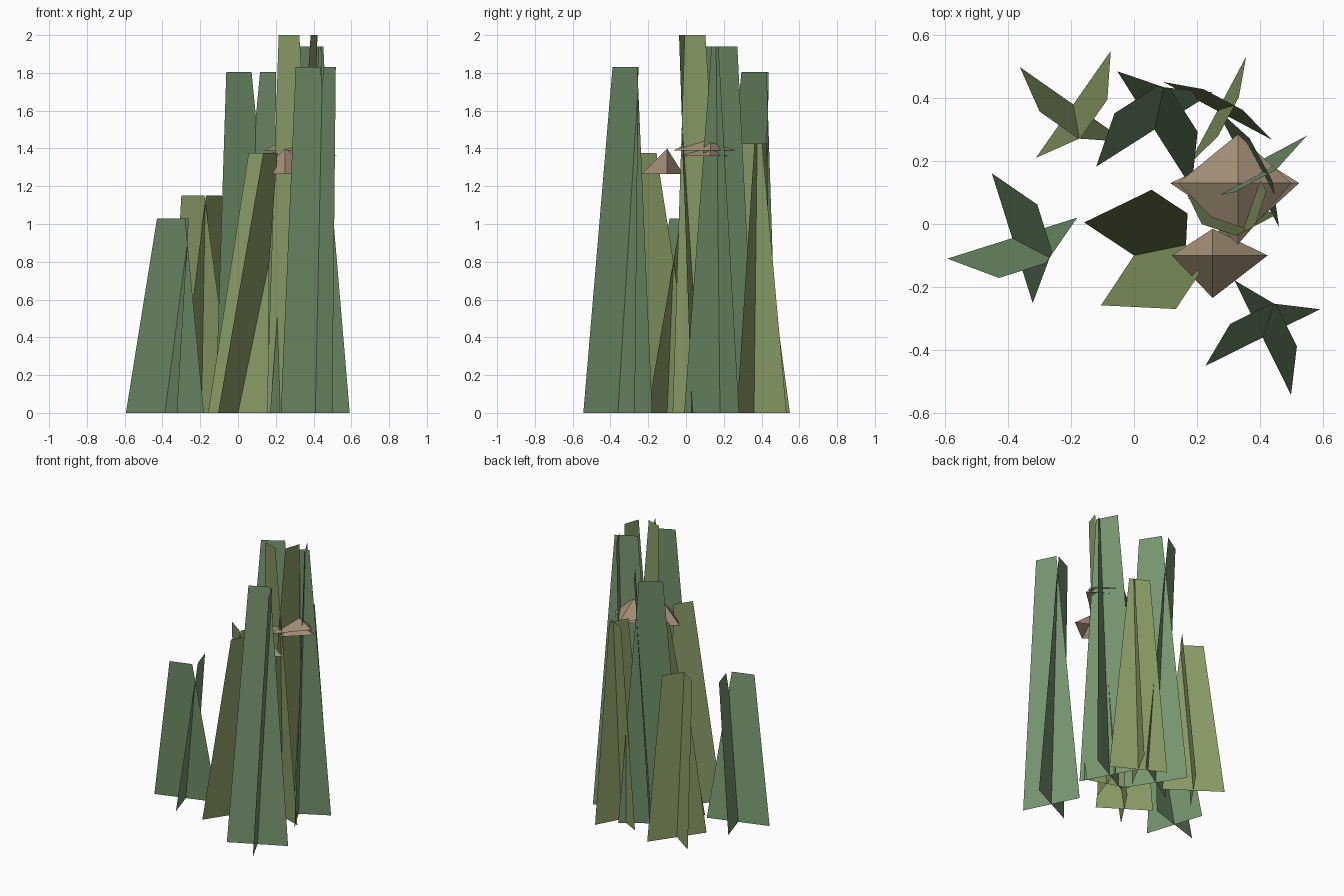
import bpy
from math import radians, cos, sin
from mathutils import Vector

if "Cube" in bpy.data.objects:
    bpy.data.objects.remove(bpy.data.objects["Cube"])


def material(name, rgb):
    m = bpy.data.materials.new(name)
    m.diffuse_color = (*rgb, 1)
    m.use_nodes = True
    m.node_tree.nodes["Principled BSDF"].inputs["Base Color"].default_value = m.diffuse_color
    return m


GREEN = material("leaf_green", (0.18, 0.30, 0.155))
OLIVE = material("leaf_olive", (0.25, 0.33, 0.13))
BROWN = material("dry_brown", (0.36, 0.27, 0.18))


def add_mesh(name, verts, faces, mat):
    me = bpy.data.meshes.new(name)
    me.from_pydata([tuple(v) for v in verts], [], faces)
    me.materials.append(mat)
    ob = bpy.data.objects.new(name, me)
    bpy.context.collection.objects.link(ob)
    return ob


def stalk(name, x, y, width, height, angle, lean, mat):
    """Two crossed tapering blades, each tipped along its own normal."""
    verts, faces = [], []
    base = Vector((x, y, 0))
    for k in range(2):
        a = radians(angle + 90 * k)
        n = Vector((cos(a), sin(a), 0))
        d = Vector((-n.y, n.x, 0)) * width / 2
        top = base + n * lean + Vector((0, 0, height))
        i = len(verts)
        verts += [base - d, base + d, top + d * 0.36, top - d * 0.36]
        faces.append((i, i + 1, i + 2, i + 3))
    add_mesh(name, verts, faces, mat)


def cap(name, apex, z, left, right, front, back):
    """Four-sided open cap folded down from one apex."""
    x, y, _ = apex
    verts = [apex, (left, y, z), (x, front, z), (right, y, z), (x, back, z)]
    add_mesh(name, verts, [(0, i, i % 4 + 1) for i in range(1, 5)], BROWN)


# Crossed-blade stalks: x, y, base width, height, lean angle, lean, colour
stalks = [
    (-0.387, -0.045, 0.433, 1.03, -72.5, 0.108, GREEN),
    (0.0, -0.10, 0.38, 1.375, -33.5, 0.205, OLIVE),
    (-0.193, 0.38, 0.415, 1.15, -125, 0.08, OLIVE),
    (0.065, 0.30, 0.44, 1.805, 32.5, 0.112, GREEN),
    (0.303, 0.081, 0.32, 2.0, -108.4, 0.105, OLIVE),
    (0.36, 0.18, 0.43, 1.94, -62, 0.05, GREEN),
    (0.265, 0.36, 0.39, 1.425, -28, 0.04, OLIVE),
    (0.409, -0.361, 0.407, 1.83, 26.3, 0.085, GREEN),
]
for i, s in enumerate(stalks):
    stalk(f"stalk_{i + 1}", *s)

# Brown dried caps
cap("upper_cap", (0.33, 0.13, 1.49), 1.39, 0.14, 0.50, -0.065, 0.285)
cap("upper_cap_under", (0.35, 0.13, 1.42), 1.36, 0.115, 0.525, -0.03, 0.24)
cap("lower_cap", (0.25, -0.10, 1.40), 1.265, 0.12, 0.425, -0.235, -0.015)
